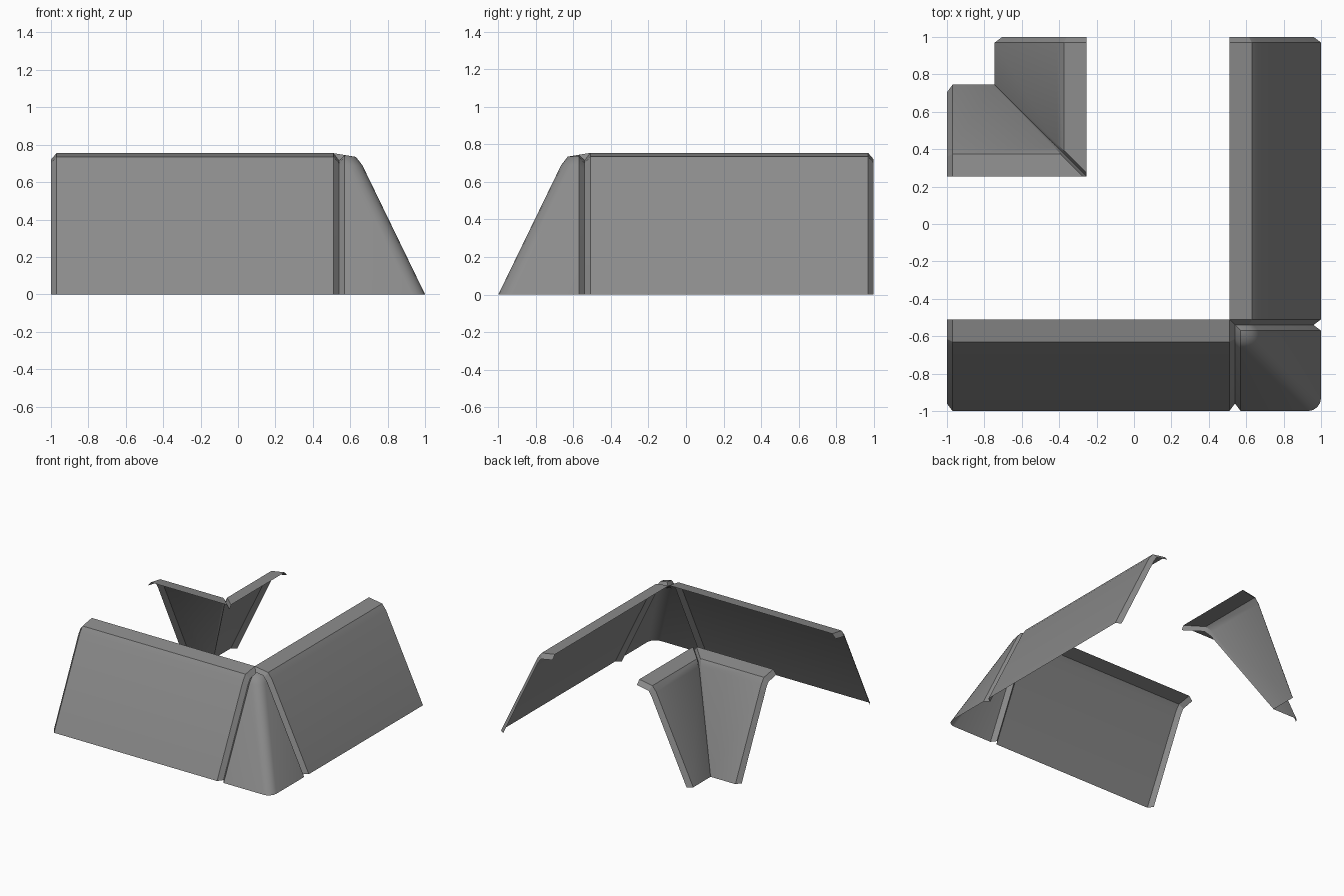
import bpy, bmesh, math

cube = bpy.data.objects.get("Cube")
if cube:
    bpy.data.objects.remove(cube, do_unlink=True)

GREY = (0.26, 0.26, 0.26, 1.0)
stone = bpy.data.materials.new("stone_grey")
stone.use_nodes = True
stone.diffuse_color = GREY
stone.node_tree.nodes["Principled BSDF"].inputs["Base Color"].default_value = GREY

# Cross-sections as (distance out from the top edge, height)
FACE = [(0, 0.755), (0.12, 0.735), (0.155, 0.69), (0.49, 0)]
FLANGE = [(0, 0.72), (0.105, 0.7), (0.13, 0.665), (0.45, 0)]
EDGE = 0.51    # top edge of the outer walls
INNER = 0.255  # top edge of the inner corner


def swap(column):
    """Mirror a column of points across the diagonal of the plan."""
    return [(-y, -x, z) for x, y, z in column]


def sheet(name, columns, angle):
    """Skin neighbouring columns of points into an open, upward-facing sheet."""
    bm = bmesh.new()
    grid = [[bm.verts.new(p) for p in col] for col in columns]
    for a, b in zip(grid, grid[1:]):
        for i in range(len(a) - 1):
            bm.faces.new((a[i], a[i + 1], b[i + 1], b[i]))
    bmesh.ops.remove_doubles(bm, verts=bm.verts[:], dist=0.0005)
    bmesh.ops.recalc_face_normals(bm, faces=bm.faces[:])
    if sum(f.normal.z * f.calc_area() for f in bm.faces) < 0:
        bmesh.ops.reverse_faces(bm, faces=bm.faces[:])
    mesh = bpy.data.meshes.new(name)
    bm.to_mesh(mesh)
    bm.free()
    mesh.materials.append(stone)
    obj = bpy.data.objects.new(name, mesh)
    bpy.context.collection.objects.link(obj)
    bpy.ops.object.select_all(action="DESELECT")
    obj.select_set(True)
    bpy.context.view_layer.objects.active = obj
    bpy.ops.object.shade_smooth_by_angle(angle=math.radians(angle))


# Straight walls with ends folded back
def wall_column(x, profile):
    return [(x, -EDGE - d, z) for d, z in profile]


wall = [wall_column(-1, FLANGE), wall_column(-0.97, FACE),
        wall_column(0.51, FACE), wall_column(0.54, FLANGE)]
sheet("front_wall", wall, 25)
sheet("right_wall", [swap(col) for col in wall], 25)

# Outer corner: rounded column between two folded edges
SEAM = 0.57
corner_face = [(SEAM - EDGE, 0.745)] + FACE[1:]
corner_flange = [(0.03, 0.715)] + FLANGE[1:]


def arc_column(t):
    column = []
    for d, z in corner_face:
        r = min(d + EDGE - SEAM, 0.07)
        c = EDGE + d - r
        column.append((c + r * math.sin(t), -c - r * math.cos(t), z))
    return column


half = [wall_column(0.54, corner_flange), wall_column(SEAM, corner_face)]
arc = [arc_column(math.pi / 2 * i / 4) for i in range(5)]
sheet("outer_corner", half + arc + [swap(col) for col in reversed(half)], 40)

# Inner corner: two slopes meeting in a narrow valley groove
side = [[(-1, INNER + d, z) for d, z in FLANGE],
        [(-0.97, INNER + d, z) for d, z in FACE],
        [(-INNER - d - 0.004 - 0.02 * z, INNER + d, z) for d, z in FACE]]
valley = [(-INNER - d, INNER + d, z * 0.955) for d, z in FACE]
sheet("inner_corner", side + [valley] + [swap(col) for col in reversed(side)], 25)
